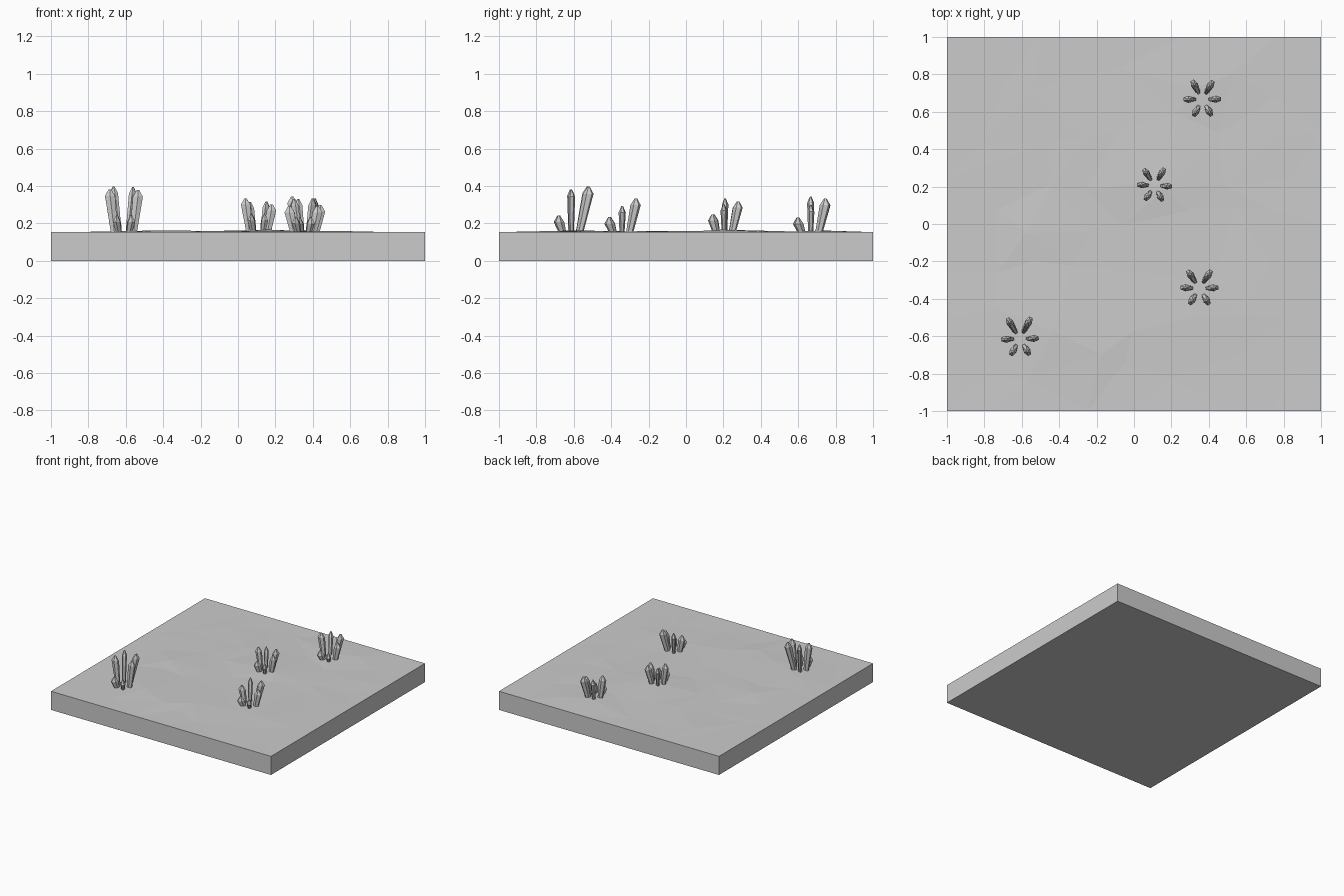
import bpy, bmesh, math, random
from mathutils import Vector

cube = bpy.data.objects.get("Cube")
if cube:
    bpy.data.objects.remove(cube, do_unlink=True)

random.seed(4)
TOP = 0.153

stone = bpy.data.materials.new("stone_grey")
stone.use_nodes = True
grey = (0.6, 0.6, 0.6, 1)
stone.diffuse_color = grey
stone.node_tree.nodes["Principled BSDF"].inputs["Base Color"].default_value = grey


def finish(name, bm):
    bmesh.ops.recalc_face_normals(bm, faces=bm.faces)
    mesh = bpy.data.meshes.new(name)
    bm.to_mesh(mesh)
    bm.free()
    mesh.materials.append(stone)
    obj = bpy.data.objects.new(name, mesh)
    bpy.context.collection.objects.link(obj)
    return obj


# Gentle mounds: x, y, height, spread
MOUNDS = [(0.1, 0.27, 0.015, 0.3), (-0.35, -0.6, 0.01, 0.3), (0.45, 0.72, 0.009, 0.25),
          (-0.5, -0.05, 0.006, 0.3), (0.4, -0.4, 0.007, 0.3), (-0.5, 0.6, 0.005, 0.3)]


def ground_height(x, y):
    edge = min(1, 4 * (1 - max(abs(x), abs(y))))
    lift = sum(h * math.exp(-((x - a) ** 2 + 2 * (y - b) ** 2) / s ** 2) for a, b, h, s in MOUNDS)
    return TOP + edge * (lift + random.uniform(-0.003, 0.002))


# Ground slab: solid block with an irregular faceted top
def make_ground():
    bm = bmesh.new()
    bmesh.ops.create_grid(bm, x_segments=8, y_segments=8, size=1)
    for v in bm.verts:
        x, y = v.co.xy
        if max(abs(x), abs(y)) < 0.99:
            x += random.uniform(-0.09, 0.09)
            y += random.uniform(-0.09, 0.09)
            v.co = (x, y, ground_height(x, y))
        else:
            v.co.z = TOP
    rim = [e for e in bm.edges if e.is_boundary]
    skirt = bmesh.ops.extrude_edge_only(bm, edges=rim)["geom"]
    for v in skirt:
        if isinstance(v, bmesh.types.BMVert):
            v.co.z = 0
    bmesh.ops.holes_fill(bm, edges=[e for e in bm.edges if e.is_boundary], sides=0)
    bmesh.ops.triangulate(bm, faces=[f for f in bm.faces if min(v.co.z for v in f.verts) > 0.1])
    finish("ground_slab", bm)


# One shard: narrow foot, wide shoulder, chisel tip, leaning outward
def add_shard(bm, cx, cy, angle, height, foot, lean, size):
    out = Vector((math.cos(angle), math.sin(angle), 0))
    side = Vector((-out.y, out.x, 0))
    sides = 6
    shoulder = height - 0.035 * size
    rings = []
    for z, r, width in ((-0.01, foot, 0.68), (shoulder, foot + lean, 1), (height, foot + lean * 1.05, 0.25)):
        centre = Vector((cx, cy, TOP + z)) + out * r
        ring = []
        for i in range(sides):
            a = math.tau * (i + 0.5) / sides
            ring.append(bm.verts.new(centre + out * 0.031 * size * width * math.cos(a)
                                     + side * 0.019 * size * width * math.sin(a)))
        rings.append(ring)
    for low, high in zip(rings, rings[1:]):
        for i in range(sides):
            j = (i + 1) % sides
            bm.faces.new((low[i], low[j], high[j], high[i]))
    bm.faces.new(rings[0])
    bm.faces.new(rings[-1])


# A ring of six shards: heights for right, back pair, left, front pair
def make_cluster(name, cx, cy, size, right, back, left, front):
    bm = bmesh.new()
    heights = (right, back, back, left, front, front)
    for i, height in enumerate(heights):
        is_back = i in (1, 2)
        angle = math.radians(i * 60) + random.uniform(-0.06, 0.06)
        foot = 0.05 * size
        lean = (0.22 * height if is_back else 0.024 * size)
        add_shard(bm, cx, cy, angle, height * random.uniform(0.97, 1), foot, lean, size)
    finish(name, bm)


make_ground()
make_cluster("crystal_cluster_front_right", -0.61, -0.615, 1.0, 0.225, 0.245, 0.23, 0.09)
make_cluster("crystal_cluster_front_left", 0.35, -0.345, 1.0, 0.14, 0.18, 0.14, 0.082)
make_cluster("crystal_cluster_middle", 0.11, 0.205, 0.93, 0.15, 0.165, 0.18, 0.095)
make_cluster("crystal_cluster_back", 0.365, 0.665, 1.0, 0.145, 0.18, 0.19, 0.08)
